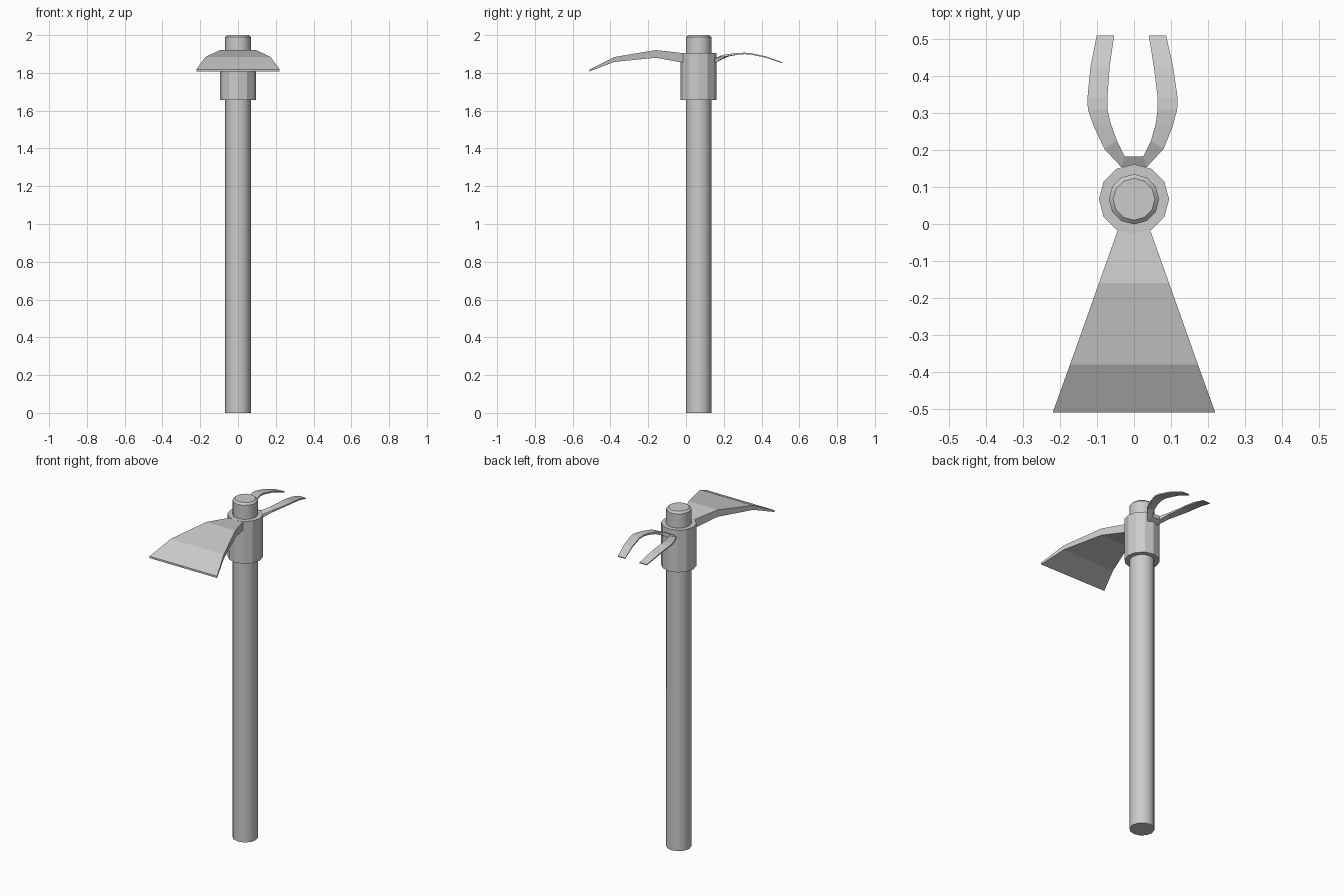
import bpy, bmesh

if "Cube" in bpy.data.objects:
    bpy.data.objects.remove(bpy.data.objects["Cube"])

CY = 0.067  # handle axis


def cylinder(name, r, z0, z1):
    bpy.ops.mesh.primitive_cylinder_add(vertices=12, radius=r, depth=z1 - z0,
                                        location=(0, CY, (z0 + z1) / 2))
    ob = bpy.context.object
    ob.name = name
    return ob


def loft(name, strips):
    """Each strip is a list of four-point sections joined into a closed bar."""
    bm = bmesh.new()
    for sections in strips:
        rings = [[bm.verts.new(p) for p in s] for s in sections]
        for a, b in zip(rings, rings[1:]):
            for i in range(4):
                j = (i + 1) % 4
                bm.faces.new((a[i], a[j], b[j], b[i]))
        bm.faces.new(rings[0])
        bm.faces.new(rings[-1])
    bmesh.ops.recalc_face_normals(bm, faces=bm.faces)
    me = bpy.data.meshes.new(name)
    bm.to_mesh(me)
    bm.free()
    ob = bpy.data.objects.new(name, me)
    bpy.context.collection.objects.link(ob)
    return ob


# Handle with a small chamfer around the top
handle = cylinder("handle", 0.068, 0, 2)
bm = bmesh.new()
bm.from_mesh(handle.data)
rim = [e for e in bm.edges if all(v.co.z > 0.9 for v in e.verts)]
bmesh.ops.bevel(bm, geom=rim, offset=0.011, segments=1, affect='EDGES')
bm.to_mesh(handle.data)
bm.free()
bpy.ops.object.shade_smooth_by_angle(angle=0.65)

# Socket collar
collar = cylinder("collar", 0.095, 1.657, 1.906)

# Flared hoe blade: y, half width, top z, bottom z
blade = [(0.0, 0.038, 1.902, 1.85), (-0.02, 0.045, 1.905, 1.855),
         (-0.16, 0.095, 1.921, 1.88), (-0.38, 0.173, 1.884, 1.858),
         (-0.51, 0.22, 1.819, 1.808)]
loft("hoe_blade", [[[(-w, y, t), (w, y, t), (w, y, b), (-w, y, b)]
                    for y, w, t, b in blade]])

# Two-pronged fork: outer x, y, z; inner x, y, z; thickness; sideways drift
tine = [(0, 0.145, 1.872, 0, 0.183, 1.891, 0.024, 0),
        (0.035, 0.155, 1.874, 0.025, 0.183, 1.891, 0.022, 0),
        (0.080, 0.203, 1.897, 0.046, 0.225, 1.899, 0.012, 0),
        (0.106, 0.262, 1.904, 0.061, 0.272, 1.905, 0.009, -0.002),
        (0.121, 0.310, 1.907, 0.068, 0.310, 1.907, 0.008, -0.004),
        (0.122, 0.342, 1.905, 0.068, 0.342, 1.905, 0.008, -0.004),
        (0.112, 0.425, 1.887, 0.060, 0.425, 1.887, 0.007, -0.006),
        (0.094, 0.510, 1.856, 0.047, 0.510, 1.856, 0.005, -0.007)]
loft("fork", [[[(s * ox + d, oy, oz), (s * ix + d, iy, iz),
                (s * ix + d, iy, iz - h), (s * ox + d, oy, oz - h)]
               for ox, oy, oz, ix, iy, iz, h, d in tine] for s in (-1, 1)])
